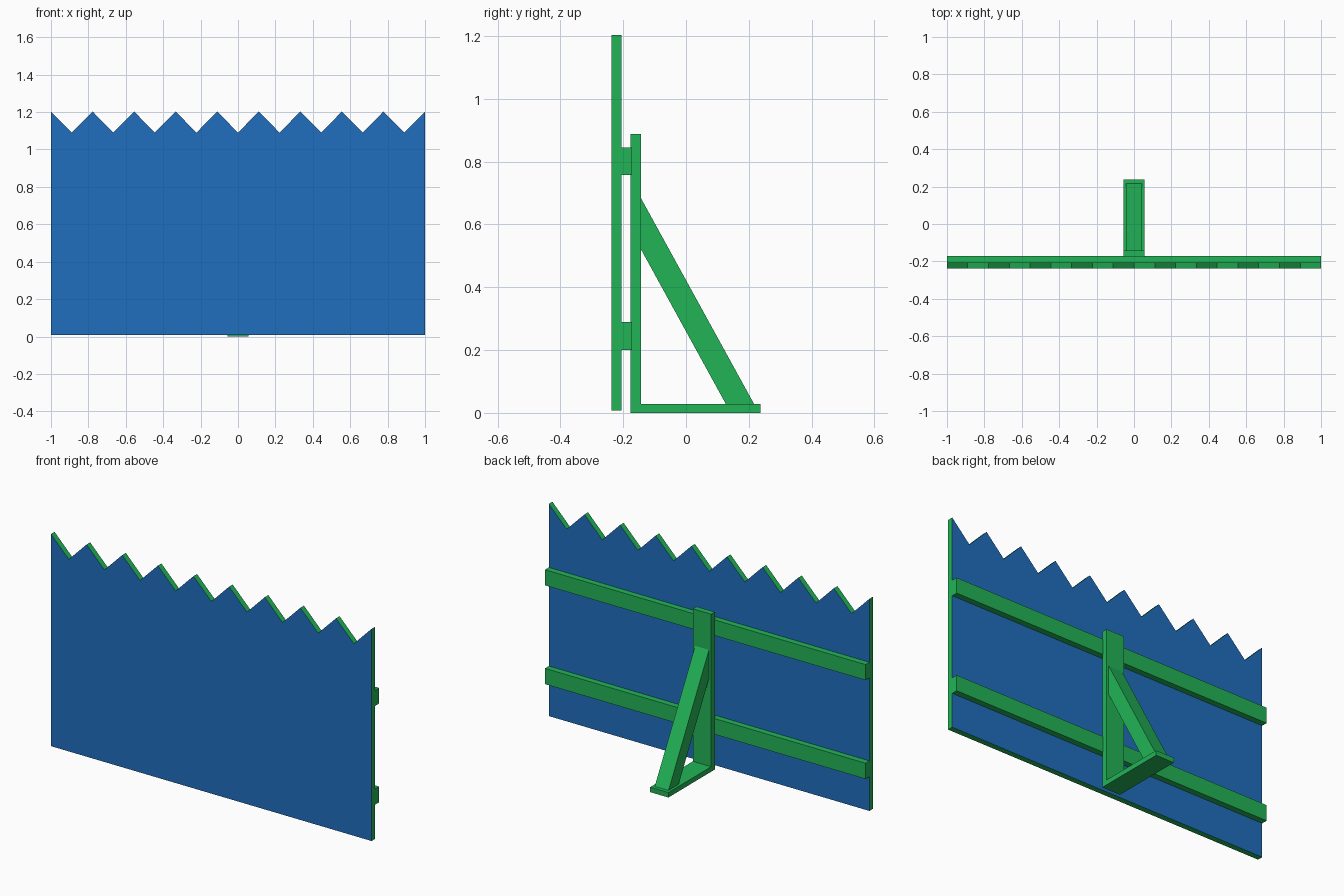
import bpy
import bmesh

cube = bpy.data.objects.get("Cube")
if cube:
    bpy.data.objects.remove(cube, do_unlink=True)


def make_material(name, rgb):
    mat = bpy.data.materials.new(name)
    mat.use_nodes = True
    color = (*rgb, 1.0)
    mat.diffuse_color = color
    mat.node_tree.nodes["Principled BSDF"].inputs["Base Color"].default_value = color
    return mat


GREEN = make_material("green paint", (0.016, 0.456, 0.095))
BLUE = make_material("blue paint", (0.015, 0.156, 0.515))


def extrude(name, profile, offset, materials):
    """Extrude a flat polygon along an offset into a closed solid."""
    bm = bmesh.new()
    face = bm.faces.new([bm.verts.new(p) for p in profile])
    result = bmesh.ops.extrude_face_region(bm, geom=[face], use_keep_orig=True)
    moved = [g for g in result["geom"] if isinstance(g, bmesh.types.BMVert)]
    bmesh.ops.translate(bm, verts=moved, vec=offset)
    bmesh.ops.recalc_face_normals(bm, faces=bm.faces)
    mesh = bpy.data.meshes.new(name)
    bm.to_mesh(mesh)
    bm.free()
    for mat in materials:
        mesh.materials.append(mat)
    obj = bpy.data.objects.new(name, mesh)
    bpy.context.collection.objects.link(obj)
    return obj


def side_part(name, yz, half_width):
    """Green timber from a side profile, centred on x."""
    profile = [(-half_width, y, z) for y, z in yz]
    return extrude(name, profile, (2 * half_width, 0, 0), [GREEN])


def box_profile(y0, y1, z0, z1):
    return [(y0, z0), (y1, z0), (y1, z1), (y0, z1)]


# Panel with a zigzag top: blue front and back, green edges
TEETH = 9
BOTTOM, VALLEY, PEAK = 0.007, 1.09, 1.203
FRONT, BACK = -0.238, -0.206
outline = [(-1, FRONT, BOTTOM), (1, FRONT, BOTTOM)]
for i in range(2 * TEETH + 1):
    outline.append((1 - i / TEETH, FRONT, VALLEY if i % 2 else PEAK))
panel = extrude("panel", outline, (0, BACK - FRONT, 0), [GREEN, BLUE])
for poly in panel.data.polygons:
    poly.material_index = int(abs(poly.normal.y) > 0.9)

# Horizontal rails on the back of the panel
for name, z0, z1 in (("lower_rail", 0.2, 0.289), ("upper_rail", 0.757, 0.845)):
    side_part(name, box_profile(BACK, -0.172, z0, z1), 1.0)

# Support stand: post, foot and diagonal brace
side_part("post", box_profile(-0.176, -0.143, 0, 0.888), 0.057)
side_part("foot", box_profile(-0.143, 0.238, 0, 0.028), 0.057)
side_part("brace", [(-0.143, 0.52), (0.127, 0.028), (0.217, 0.028), (-0.143, 0.683)], 0.043)
